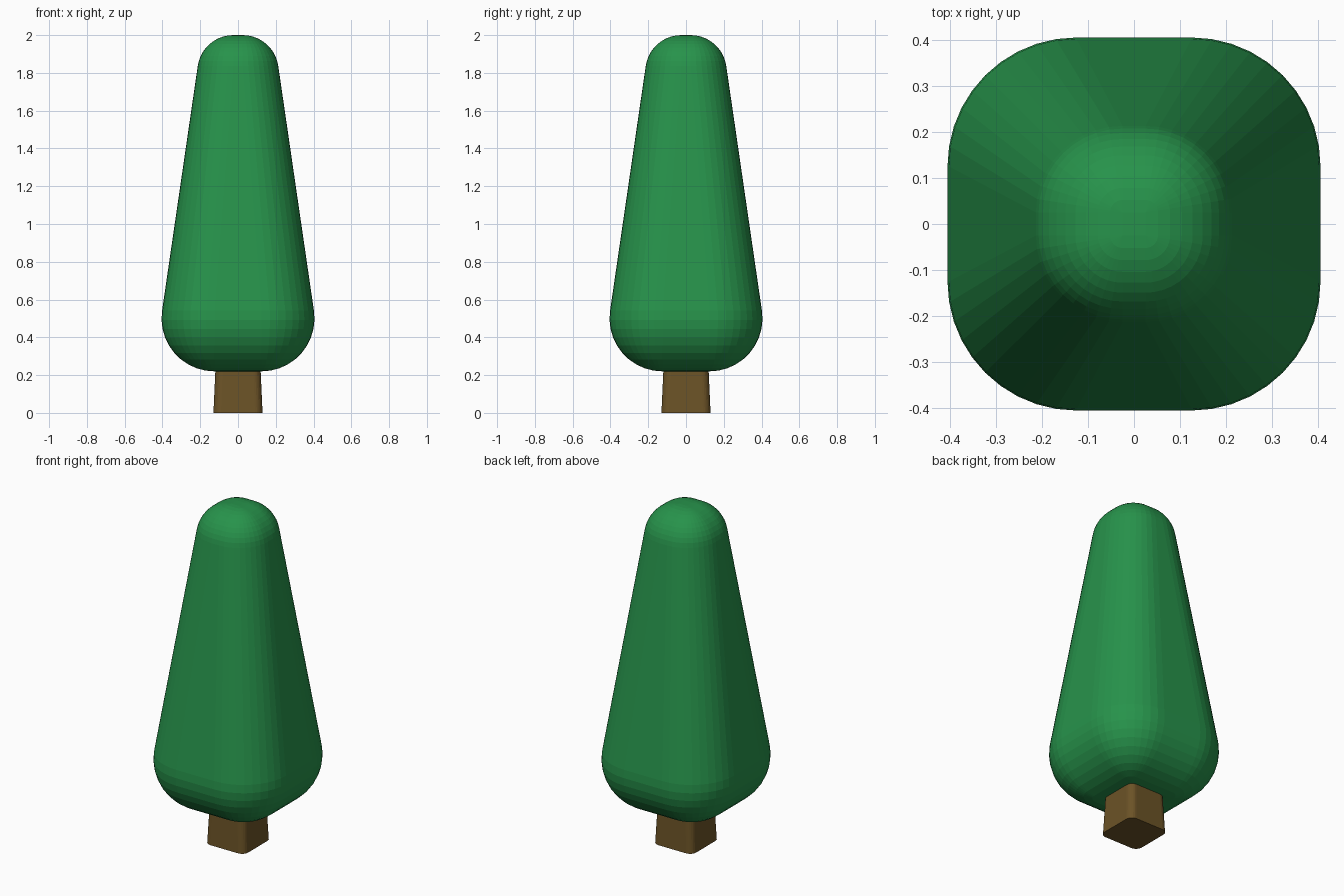
import bpy, bmesh, math

if "Cube" in bpy.data.objects:
    bpy.data.objects.remove(bpy.data.objects["Cube"])


def material(name, color):
    m = bpy.data.materials.new(name)
    m.diffuse_color = (*color, 1)
    m.use_nodes = True
    m.node_tree.nodes["Principled BSDF"].inputs["Base Color"].default_value = m.diffuse_color
    return m


def rounded_square(c, r, seg):
    """Square of half-size c, grown outward by corner radius r."""
    pts = []
    for q, (sx, sy) in enumerate([(1, 1), (-1, 1), (-1, -1), (1, -1)]):
        for i in range(seg + 1):
            a = (q + i / seg) * math.pi / 2
            pts.append((sx * c + r * math.cos(a), sy * c + r * math.sin(a)))
    return pts


def loft(name, rings, seg, mat):
    """Skin a stack of (z, c, r) rounded squares and cap both ends."""
    bm = bmesh.new()
    loops = [[bm.verts.new((x, y, z)) for x, y in rounded_square(c, r, seg)]
             for z, c, r in rings]
    for lo, hi in zip(loops, loops[1:]):
        n = len(lo)
        for i in range(n):
            j = (i + 1) % n
            bm.faces.new((lo[i], lo[j], hi[j], hi[i]))
    bm.faces.new(loops[0][::-1])
    bm.faces.new(loops[-1])
    bmesh.ops.remove_doubles(bm, verts=bm.verts, dist=1e-5)
    bmesh.ops.recalc_face_normals(bm, faces=bm.faces)
    me = bpy.data.meshes.new(name)
    bm.to_mesh(me)
    bm.free()
    me.materials.append(mat)
    ob = bpy.data.objects.new(name, me)
    bpy.context.collection.objects.link(ob)
    return ob


green = material("leaf green", (0.02, 0.29, 0.07))
brown = material("bark brown", (0.15, 0.087, 0.02))

# Foliage: tapered block with large rounded bottom edges and a domed top
SEG = 10
tilt = math.radians(8.4)


def arc(z, c, r, a0, a1):
    angles = [a0 + (a1 - a0) * i / SEG for i in range(SEG + 1)]
    return [(z + r * math.sin(a), c, r * math.cos(a)) for a in angles]


foliage = (arc(0.50, 0.125, 0.28, -math.pi / 2, tilt)
           + arc(1.81, 0.025, 0.19, tilt, math.pi / 2))
loft("foliage", foliage, SEG, green)

# Trunk: slightly tapered post with softened corners
loft("trunk", [(0, 0.09, 0.04), (0.40, 0.075, 0.037)], 6, brown)
